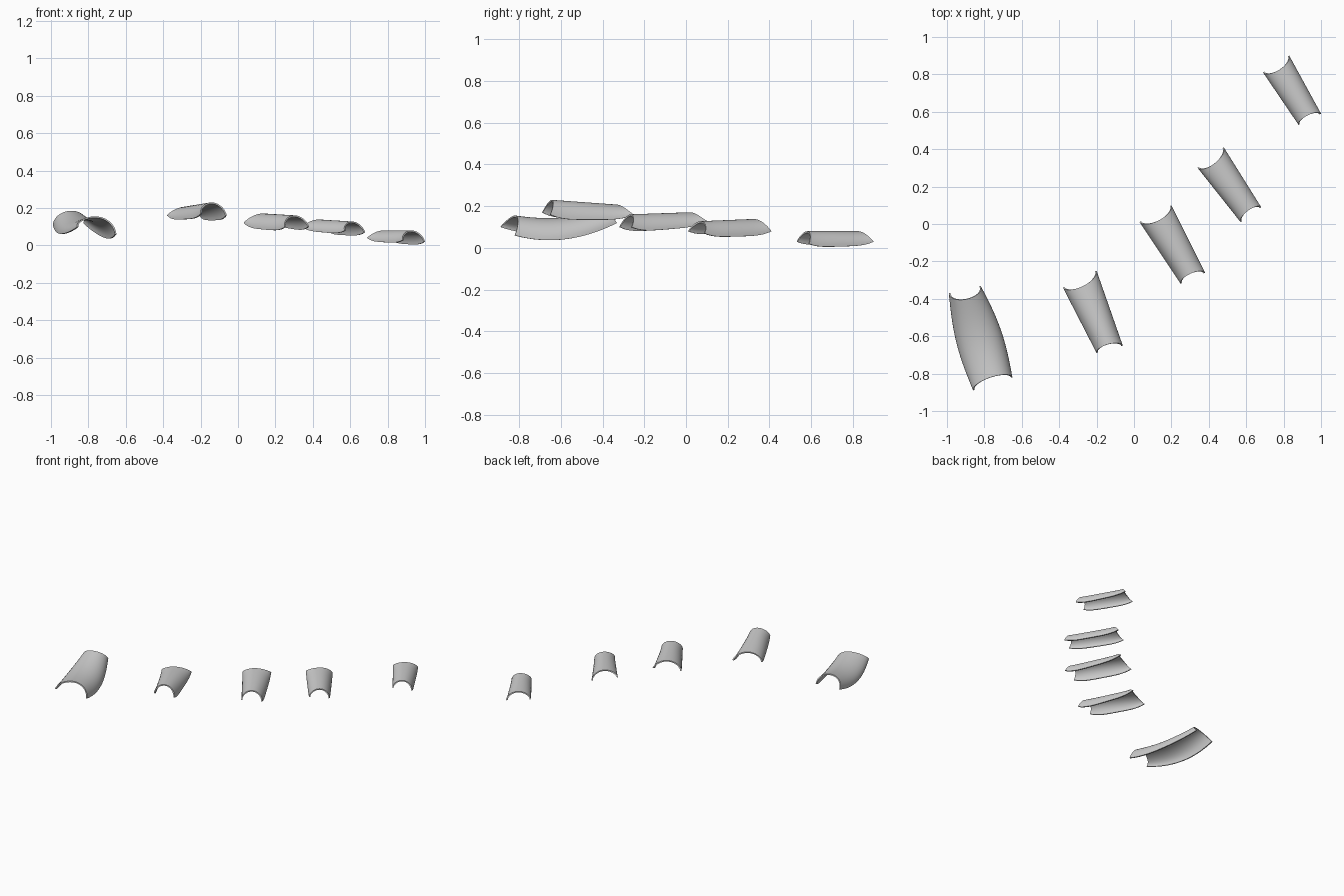
import bpy
import math
from mathutils import Vector

ACROSS, ALONG = 20, 20

if "Cube" in bpy.data.objects:
    bpy.data.objects.remove(bpy.data.objects["Cube"], do_unlink=True)


def make_shell(name, back_left, back_right, front_right, front_left,
               crowns, foot_dip, saddle=0.0, bulge=0.0):
    """Arched plate spanning four foot corners, with scooped ends."""
    bl, br, fr, fl = map(Vector, (back_left, back_right, front_right, front_left))
    verts, faces = [], []
    for j in range(ALONG + 1):
        v = j / ALONG
        for i in range(ACROSS + 1):
            angle = math.pi * i / ACROSS
            side = (1 - math.cos(angle)) / 2
            arch = math.sin(angle)
            # Crown is shorter than the feet, so both ends scoop inward
            t = 0.10 * arch + v * (1 - 0.17 * arch)
            left, right = bl.lerp(fl, t), br.lerp(fr, t)
            bow = math.sin(math.pi * t)
            p = left.lerp(right, side)
            p += (right - left).normalized() * bulge * bow * (2 * side - 1)
            foot = p.z - foot_dip * (1 - (2 * t - 1) ** 4)
            crown = crowns[0] + (crowns[1] - crowns[0]) * t
            p.z = foot + (crown - foot) * arch - saddle * bow
            verts.append(p)
    row = ACROSS + 1
    for j in range(ALONG):
        for i in range(ACROSS):
            a = j * row + i
            faces.append((a, a + row, a + row + 1, a + 1))

    mesh = bpy.data.meshes.new(name)
    mesh.from_pydata(verts, [], faces)
    obj = bpy.data.objects.new(name, mesh)
    bpy.context.collection.objects.link(obj)

    # Thin wall, grown inward from the outer skin
    wall = obj.modifiers.new("wall", "SOLIDIFY")
    wall.thickness = 0.008
    wall.offset = -1

    bpy.ops.object.select_all(action="DESELECT")
    obj.select_set(True)
    bpy.context.view_layer.objects.active = obj
    bpy.ops.object.modifier_apply(modifier=wall.name)
    bpy.ops.object.shade_smooth_by_angle(angle=math.radians(40))
    return obj


# Large saddle-shaped plate
make_shell("thumb_plate",
           (-0.99, -0.37, 0.11), (-0.82, -0.33, 0.12),
           (-0.65, -0.82, 0.06), (-0.86, -0.89, 0.10),
           crowns=(0.20, 0.16), foot_dip=0.01, saddle=0.035, bulge=0.025)

# Four smaller finger plates
make_shell("index_plate",
           (-0.38, -0.34, 0.16), (-0.20, -0.25, 0.16),
           (-0.06, -0.65, 0.16), (-0.20, -0.69, 0.17),
           crowns=(0.205, 0.232), foot_dip=0.025)
make_shell("middle_plate",
           (0.03, 0.01, 0.12), (0.20, 0.10, 0.13),
           (0.38, -0.26, 0.10), (0.25, -0.32, 0.10),
           crowns=(0.172, 0.16), foot_dip=0.025)
make_shell("ring_plate",
           (0.34, 0.30, 0.10), (0.48, 0.41, 0.08),
           (0.68, 0.09, 0.07), (0.57, 0.01, 0.08),
           crowns=(0.14, 0.127), foot_dip=0.02)
make_shell("little_plate",
           (0.69, 0.81, 0.04), (0.83, 0.90, 0.03),
           (1.00, 0.59, 0.02), (0.88, 0.53, 0.03),
           crowns=(0.08, 0.08), foot_dip=0.018)
